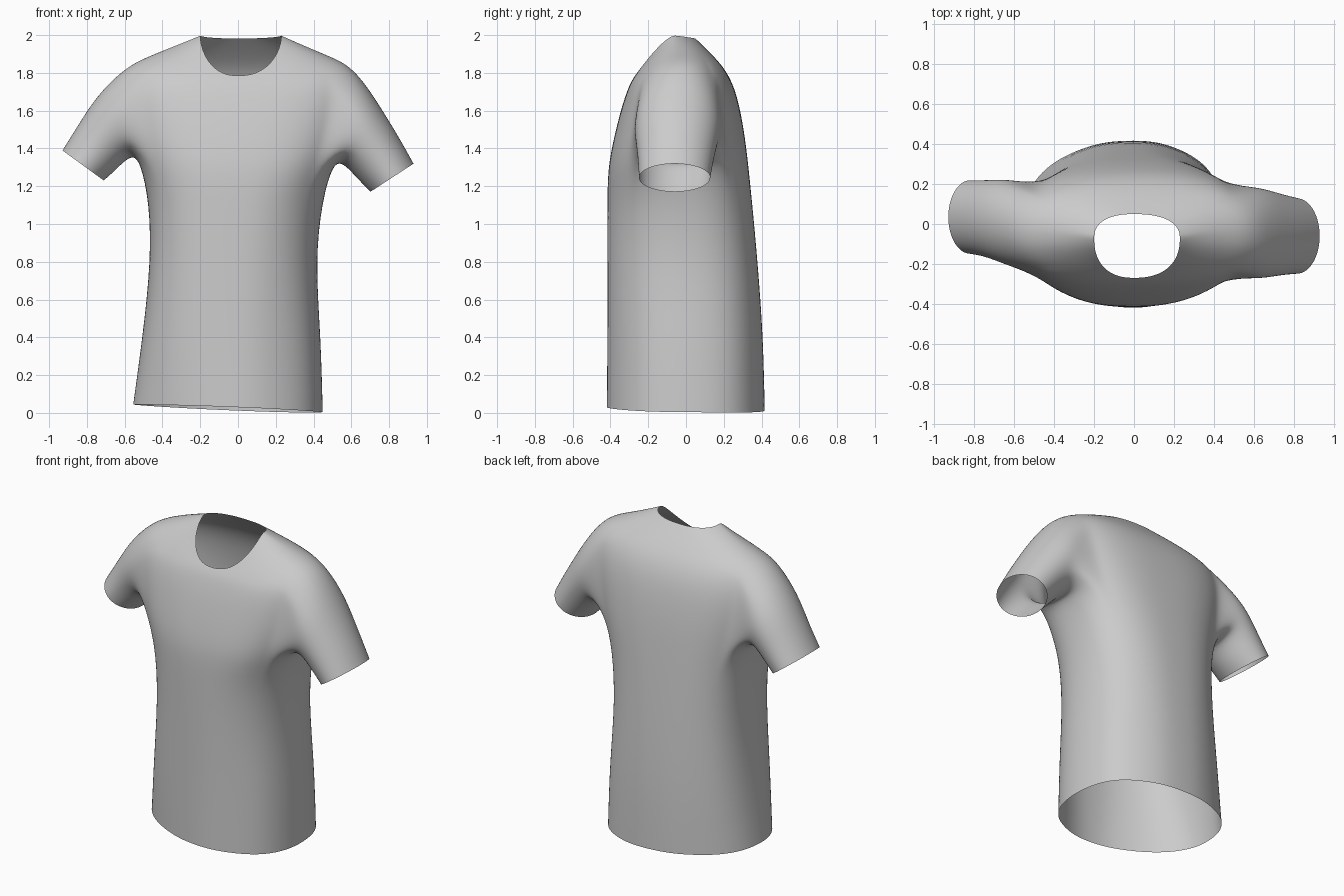
import bpy, bmesh, math
from mathutils import Vector

if "Cube" in bpy.data.objects:
    bpy.data.objects.remove(bpy.data.objects["Cube"])

N = 48          # columns around the body
HALF = 5        # armhole half width in columns

# Body rings, hem to neck:
# left x, right x, side y, side z, front y, front z, back y, back z
RINGS = [
    (.48, .45, .00, .022, -.42, .030, .418, .012),
    (.47, .44, .00, .40, -.417, .40, .41, .40),
    (.455, .41, .00, .80, -.417, .80, .38, .80),
    (.47, .445, .00, 1.12, -.417, 1.10, .35, 1.12),
    (.52, .505, -.02, 1.34, -.417, 1.28, .332, 1.30),
    (.56, .55, -.03, 1.47, -.395, 1.40, .315, 1.45),
    (.59, .59, -.03, 1.62, -.365, 1.53, .29, 1.60),
    (.60, .61, -.04, 1.75, -.335, 1.64, .26, 1.72),
    (.57, .595, -.04, 1.85, -.31, 1.71, .215, 1.81),
    (.46, .47, -.04, 1.895, -.295, 1.745, .165, 1.87),
    (.33, .35, -.05, 1.945, -.28, 1.77, .10, 1.935),
    (.20, .23, -.07, 1.998, -.27, 1.785, .05, 1.982),
]
ARM_LOW, ARM_TOP = 4, 8

# Sleeve rings: top x, top z, bottom x, bottom z, centre y, half depth
RIGHT = [(.69, 1.725, .55, 1.325, -.045, .235), (.78, 1.58, .595, 1.28, -.05, .215),
         (.86, 1.45, .65, 1.22, -.055, .20), (.93, 1.32, .70, 1.17, -.06, .19)]
LEFT = [(-.68, 1.755, -.55, 1.365, .005, .22), (-.77, 1.65, -.60, 1.335, .02, .205),
        (-.85, 1.52, -.65, 1.28, .03, .19), (-.93, 1.39, -.71, 1.23, .035, .185)]


def spow(v, p):
    return math.copysign(abs(v) ** p, v)


# Roundness of each quarter of the cross-section: small is boxy, 1 is an ellipse
def roundness(c, s, z):
    if z > 1.98:
        return .85
    if z > 1.2:
        return .78
    if s < 0:
        return .92 if c > 0 else (.88 if z < .2 else .78)
    return .84 if c > 0 else .76


def body_point(ring, i):
    xl, xr, ys, zs, yf, zf, yb, zb = ring
    a = 2 * math.pi * i / N
    p = roundness(math.cos(a), math.sin(a), zs)
    c, s = spow(math.cos(a), p), spow(math.sin(a), p)
    low = max(0, 1 - zs)
    x = c * (xr if c > 0 else xl)
    if c < 0:                                   # flared left side seam
        x -= .08 * low ** 1.5 * c ** 6
    y_end, z_end = (yb, zb) if s > 0 else (yf, zf)
    y = ys + (y_end - ys) * abs(s)
    z = zs + (z_end - zs) * abs(s) ** (1.3 if zs > 1.98 else 1.7)
    z -= .044 * x * low ** 4                    # slanted hem
    fold = 1 - .01 * min(1, low * 2) * (1 + math.cos(6 * a)) * abs(s)
    return Vector((x * fold, y * fold, max(z, 0)))


bm = bmesh.new()
body = [[bm.verts.new(body_point(r, i)) for i in range(N)] for r in RINGS]


def in_armhole(j, i):
    if not ARM_LOW <= j < ARM_TOP:
        return False
    return i < HALF or i >= N - HALF or N // 2 - HALF <= i < N // 2 + HALF


# Torso with both armholes left open
for j in range(len(RINGS) - 1):
    for i in range(N):
        if not in_armhole(j, i):
            k = (i + 1) % N
            bm.faces.new((body[j][i], body[j][k], body[j + 1][k], body[j + 1][i]))


# Sleeves continue from the armhole edge
def add_sleeve(col, d, rings):
    path = [(ARM_TOP, k) for k in range(0, HALF + 1)]
    path += [(j, HALF) for j in range(ARM_TOP - 1, ARM_LOW, -1)]
    path += [(ARM_LOW, k) for k in range(HALF, -HALF - 1, -1)]
    path += [(j, -HALF) for j in range(ARM_LOW + 1, ARM_TOP)]
    path += [(ARM_TOP, k) for k in range(-HALF, 0)]
    prev = [body[j][(col + d * k) % N] for j, k in path]
    n = len(prev)
    for tx, tz, bx, bz, cy, w in rings:
        cur = []
        for k in range(n):
            a = 2 * math.pi * k / n
            t = (1 - math.cos(a)) / 2
            cur.append(bm.verts.new((tx + (bx - tx) * t, cy + w * math.sin(a),
                                     tz + (bz - tz) * t)))
        for k in range(n):
            m = (k + 1) % n
            bm.faces.new((prev[k], prev[m], cur[m], cur[k]))
        prev = cur


add_sleeve(0, 1, RIGHT)
add_sleeve(N // 2, -1, LEFT)

# Drop the unused points inside the armholes
bmesh.ops.delete(bm, geom=[v for v in bm.verts if not v.link_faces], context='VERTS')

# Soften the armhole seams, keeping open edges in place
inner = [v for v in bm.verts if not v.is_boundary and v.co.z > 1.2]
bmesh.ops.smooth_vert(bm, verts=inner, factor=.3, use_axis_x=True,
                      use_axis_y=True, use_axis_z=True)
bmesh.ops.recalc_face_normals(bm, faces=bm.faces)

mesh = bpy.data.meshes.new("shirt")
bm.to_mesh(mesh)
bm.free()
shirt = bpy.data.objects.new("shirt", mesh)
bpy.context.collection.objects.link(shirt)
for p in mesh.polygons:
    p.use_smooth = True
sub = shirt.modifiers.new("Subdivision", 'SUBSURF')
sub.levels = sub.render_levels = 2
